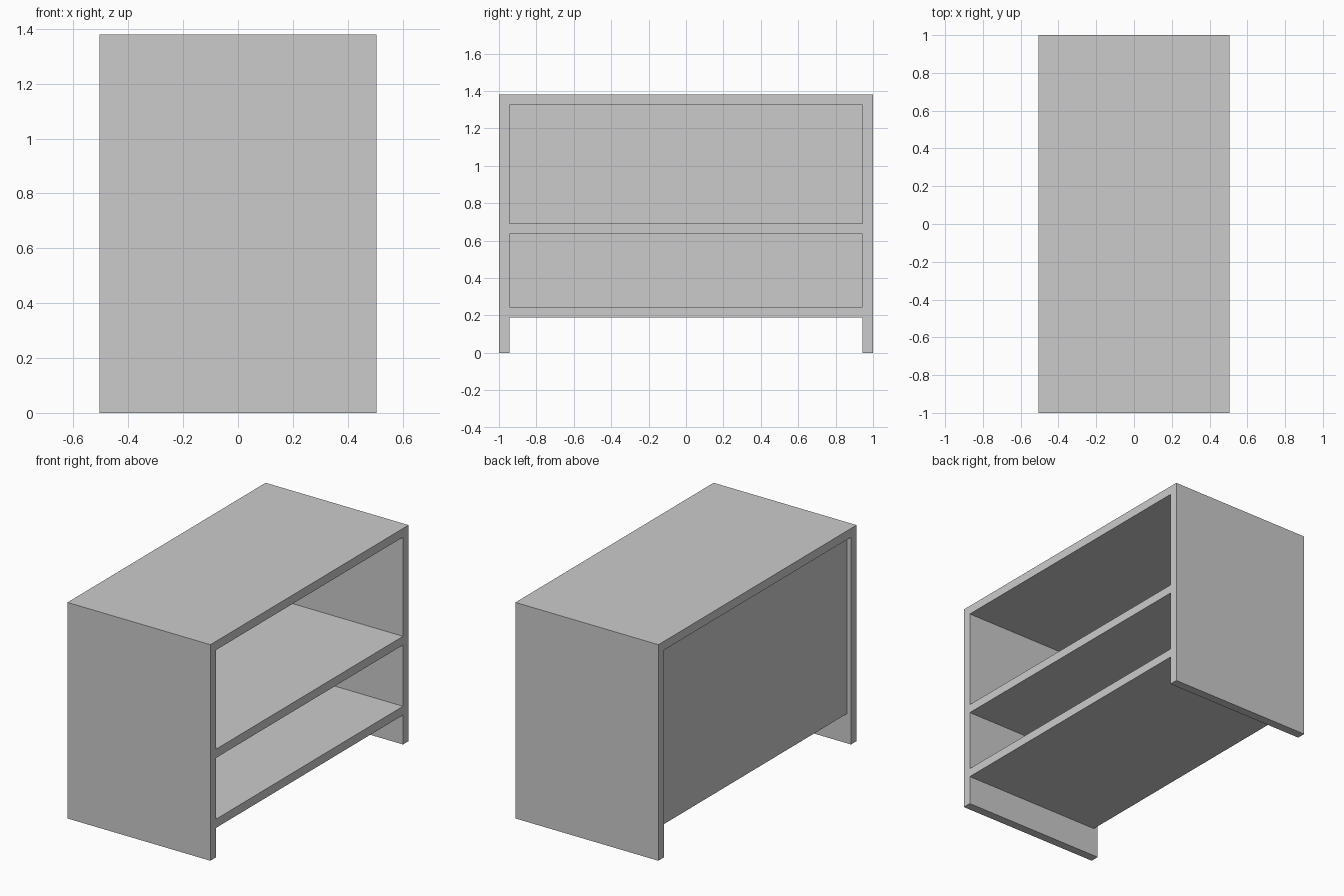
import bpy
import bmesh
from mathutils import Matrix

cube = bpy.data.objects.get("Cube")
if cube:
    bpy.data.objects.remove(cube, do_unlink=True)

# Overall sizes
HALF_X, HALF_Y, HEIGHT = 0.505, 1.0, 1.38
BOARD = 0.056            # board thickness
RECESS, PANEL = 0.03, 0.03   # back panel set-in and thickness
INNER_Y = HALF_Y - BOARD

grey = bpy.data.materials.new("plain_grey")
grey.use_nodes = True
colour = (0.6, 0.6, 0.6, 1)
grey.diffuse_color = colour
grey.node_tree.nodes["Principled BSDF"].inputs["Base Color"].default_value = colour


def board(name, low, high):
    """Box spanning two opposite corners."""
    size = [b - a for a, b in zip(low, high)]
    centre = [(a + b) / 2 for a, b in zip(low, high)]
    bm = bmesh.new()
    bmesh.ops.create_cube(bm, size=1, matrix=Matrix.Translation(centre) @ Matrix.Diagonal((*size, 1)))
    mesh = bpy.data.meshes.new(name)
    bm.to_mesh(mesh)
    bm.free()
    mesh.materials.append(grey)
    obj = bpy.data.objects.new(name, mesh)
    bpy.context.collection.objects.link(obj)
    return obj


# Top board across the full footprint
top_z = HEIGHT - BOARD
board("top_board", (-HALF_X, -HALF_Y, top_z), (HALF_X, HALF_Y, HEIGHT))

# Side boards that run down to the floor as legs
board("front_side_board", (-HALF_X, -HALF_Y, 0), (HALF_X, -INNER_Y, top_z))
board("rear_side_board", (-HALF_X, INNER_Y, 0), (HALF_X, HALF_Y, top_z))

# Recessed panel closing the -x side
panel_x = -HALF_X + RECESS
bottom_z = 0.188
board("back_panel", (panel_x, -INNER_Y, bottom_z), (panel_x + PANEL, INNER_Y, top_z))

# Shelves, open on the +x side
for name, z in (("bottom_shelf", bottom_z), ("middle_shelf", 0.635)):
    board(name, (panel_x + PANEL, -INNER_Y, z), (HALF_X, INNER_Y, z + BOARD))
